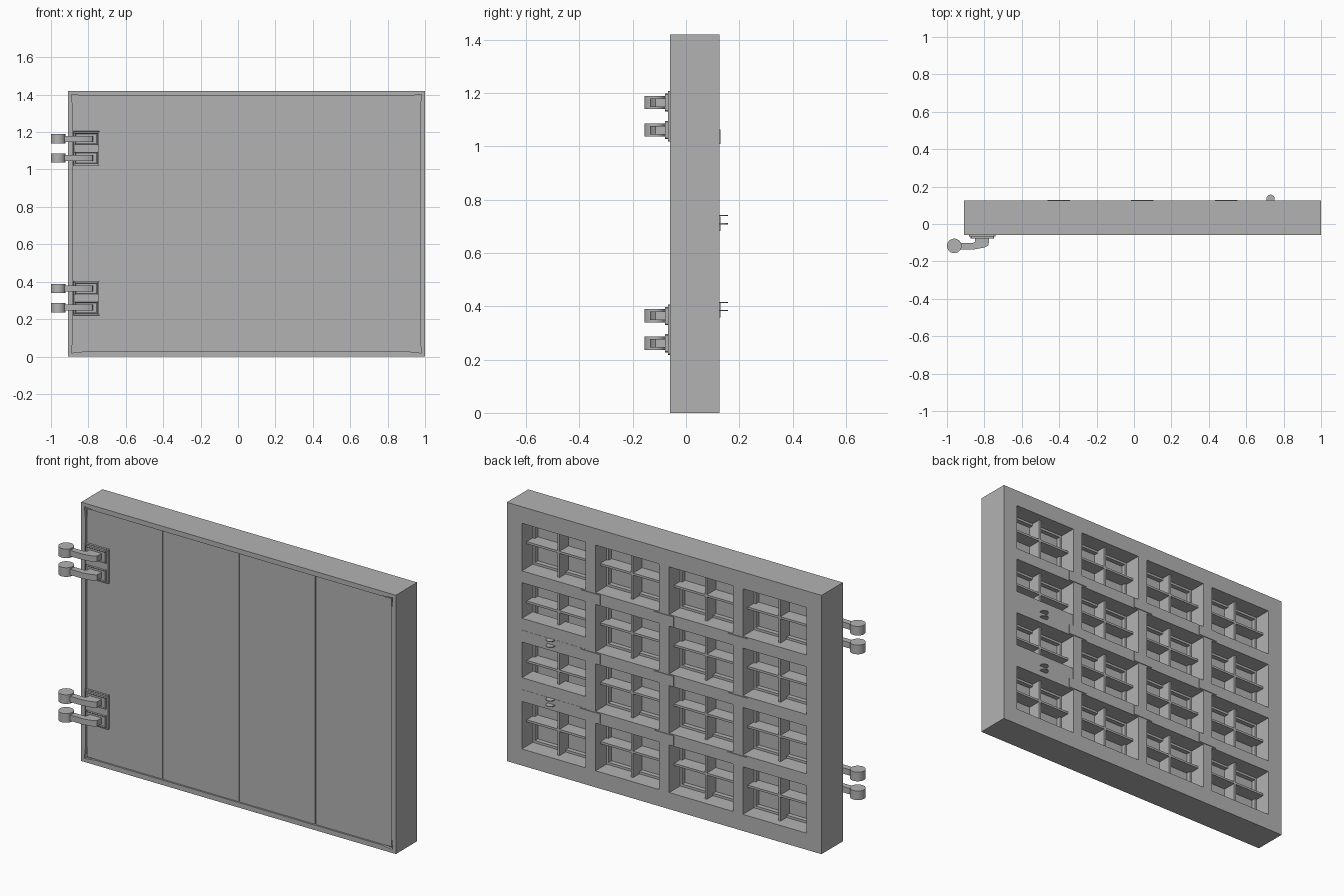
import bpy, bmesh, math
from mathutils import Vector

if "Cube" in bpy.data.objects:
    bpy.data.objects.remove(bpy.data.objects["Cube"])

grey = bpy.data.materials.new("plain_grey")
grey.use_nodes = True
grey.diffuse_color = (0.45, 0.45, 0.45, 1)
grey.node_tree.nodes["Principled BSDF"].inputs["Base Color"].default_value = grey.diffuse_color


def finish(name, bm):
    bmesh.ops.recalc_face_normals(bm, faces=bm.faces)
    mesh = bpy.data.meshes.new(name)
    bm.to_mesh(mesh)
    bm.free()
    mesh.materials.append(grey)
    obj = bpy.data.objects.new(name, mesh)
    bpy.context.collection.objects.link(obj)
    return obj


def box(name, x, y, z, bevel=0):
    """Box between the (low, high) limits on each axis."""
    bm = bmesh.new()
    bmesh.ops.create_cube(bm, size=1)
    for v in bm.verts:
        v.co = [lim[0] if c < 0 else lim[1] for c, lim in zip(v.co, (x, y, z))]
    if bevel:
        bmesh.ops.bevel(bm, geom=bm.edges[:], offset=bevel, segments=1, affect='EDGES')
    return finish(name, bm)


def slab(name, outline, z, half):
    """Flat outline in x and y, given height around z."""
    bm = bmesh.new()
    face = bm.faces.new([bm.verts.new((x, y, z - half)) for x, y in outline])
    out = bmesh.ops.extrude_face_region(bm, geom=[face])
    bmesh.ops.translate(bm, vec=(0, 0, 2 * half),
                        verts=[g for g in out["geom"] if isinstance(g, bmesh.types.BMVert)])
    return finish(name, bm)


def circle(cx, cy, r, n):
    return [(cx + r * math.cos(math.tau * i / n), cy + r * math.sin(math.tau * i / n))
            for i in range(n)]


LEFT, RIGHT, TOP = 1.0, -0.91, 1.42
FRONT, BACK = -0.06, 0.125
BORDER_X, BORDER_Z, BAR_X, BAR_Z = 0.091, 0.091, 0.061, 0.065
CELL_X = (LEFT - RIGHT - 2 * BORDER_X - 3 * BAR_X) / 4
CELL_Z = (TOP - 2 * BORDER_Z - 3 * BAR_Z) / 4
cols = [RIGHT + BORDER_X + i * (CELL_X + BAR_X) for i in range(4)]
rows = [BORDER_Z + j * (CELL_Z + BAR_Z) for j in range(4)]

# Door frame: gridded back with stepped pockets
xs = [RIGHT] + [v for c in cols for v in (c, c + CELL_X)] + [LEFT]
zs = [0] + [v for r in rows for v in (r, r + CELL_Z)] + [TOP]
bm = bmesh.new()
grid = [[bm.verts.new((x, BACK, z)) for z in zs] for x in xs]
pockets = []
for i in range(len(xs) - 1):
    for j in range(len(zs) - 1):
        f = bm.faces.new((grid[i][j], grid[i][j + 1], grid[i + 1][j + 1], grid[i + 1][j]))
        if i % 2 and j % 2:
            pockets.append(f)
rim = [e for e in bm.edges if e.is_boundary]
out = bmesh.ops.extrude_edge_only(bm, edges=rim)["geom"]
for v in out:
    if isinstance(v, bmesh.types.BMVert):
        v.co.y = FRONT
front = bmesh.ops.contextual_create(
    bm, geom=[e for e in out if isinstance(e, bmesh.types.BMEdge)])["faces"]
bmesh.ops.recalc_face_normals(bm, faces=bm.faces)
for width, depth in ((0, 0.095), (0.018, 0), (0, 0.025)):
    bmesh.ops.inset_individual(bm, faces=pockets, thickness=width, depth=-depth)
# Shallow recess on the front
bmesh.ops.inset_individual(bm, faces=front, thickness=0.027, depth=0)
bmesh.ops.inset_individual(bm, faces=front, thickness=0, depth=-0.014)
finish("door_frame", bm)

# Four front planks with narrow gaps
x0, x1 = RIGHT + 0.029, LEFT - 0.029
plank = (x1 - x0) / 4
for i in range(4):
    box("front_plank", (x0 + i * plank + 0.002, x0 + (i + 1) * plank - 0.002),
        (FRONT + 0.006, FRONT + 0.02), (0.029, TOP - 0.029))

# Thin cross ribs inside each pocket
RIB = (BACK - 0.122, BACK - 0.042)
for c in cols:
    for r in rows:
        mx, mz = c + CELL_X / 2, r + CELL_Z / 2 + 0.008
        box("upright_rib", (mx - 0.006, mx + 0.006), RIB, (r, r + CELL_Z))
        box("level_rib", (c, c + CELL_X), RIB, (mz - 0.006, mz + 0.006))

# Thin plates where the back bars cross
for c in cols[1:]:
    for r in rows[1:]:
        mx, mz = c - BAR_X / 2, r - BAR_Z / 2
        box("joint_plate", (mx - 0.06, mx + 0.06), (BACK - 0.003, BACK + 0.004),
            (mz - 0.027, mz + 0.027))

# Latch blocks filling the lower pocket edge, each with two lugs
for r in rows[1:3]:
    box("latch_block", (cols[3], cols[3] + CELL_X), (BACK - 0.095, BACK - 0.001),
        (r, r + 0.065))
    for dz in (-0.031, 0):
        outline = [(0.752, BACK - 0.01)] + [
            (0.73 + 0.022 * math.cos(math.pi * k / 10),
             0.135 + 0.022 * math.sin(math.pi * k / 10)) for k in range(11)
        ] + [(0.708, BACK - 0.01)]
        slab("latch_lug", outline, r - 0.002 + dz, 0.002)

# Hinges: backing plate, pads, swept arms and round knuckles
arm = [(-0.85, -0.055), (-0.85, -0.094), (-0.86, -0.102), (-0.935, -0.102),
       (-0.935, -0.135), (-0.85, -0.135), (-0.8, -0.126), (-0.777, -0.114), (-0.775, -0.055)]
for base in (0.22, 1.02):
    box("hinge_plate", (-0.88, -0.742), (FRONT + 0.002, FRONT - 0.006),
        (base, base + 0.185), 0.002)
    for z in (base + 0.041, base + 0.144):
        box("hinge_pad", (-0.87, -0.752), (FRONT, FRONT - 0.014), (z - 0.03, z + 0.03), 0.004)
        slab("hinge_arm", arm, z, 0.016)
        slab("hinge_knuckle", circle(-0.961, -0.117, 0.039, 24), z, 0.025)

# Smooth the round parts while keeping corners crisp
bpy.ops.object.select_all(action='DESELECT')
for obj in bpy.context.scene.objects:
    if obj.name.startswith(("hinge_arm", "hinge_knuckle", "latch_lug")):
        obj.select_set(True)
        bpy.context.view_layer.objects.active = obj
bpy.ops.object.shade_smooth_by_angle(angle=math.radians(35))
